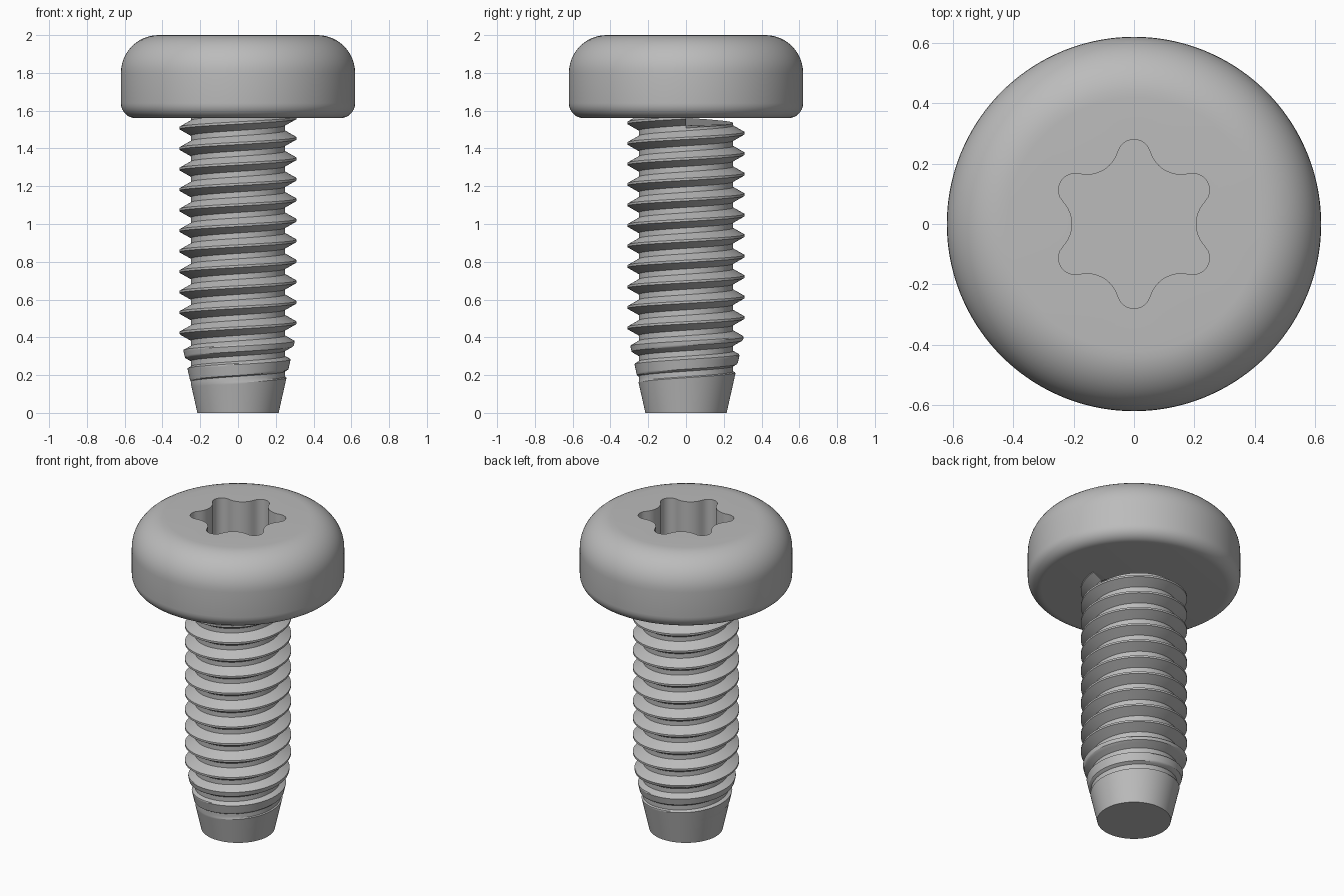
import bpy, bmesh
from math import pi, sin, cos, sqrt, radians

if "Cube" in bpy.data.objects:
    bpy.data.objects.remove(bpy.data.objects["Cube"])

steel = bpy.data.materials.new("grey steel")
steel.use_nodes = True
GREY = (0.5, 0.5, 0.5, 1)
steel.diffuse_color = GREY
steel.node_tree.nodes["Principled BSDF"].inputs["Base Color"].default_value = GREY


def finish(bm, name):
    """Turn a bmesh into a smooth object with sharp edges kept."""
    bmesh.ops.remove_doubles(bm, verts=bm.verts, dist=1e-5)
    bmesh.ops.holes_fill(bm, edges=[e for e in bm.edges if e.is_boundary], sides=0)
    bmesh.ops.recalc_face_normals(bm, faces=bm.faces)
    mesh = bpy.data.meshes.new(name)
    bm.to_mesh(mesh)
    bm.free()
    mesh.materials.append(steel)
    obj = bpy.data.objects.new(name, mesh)
    bpy.context.collection.objects.link(obj)
    bpy.ops.object.select_all(action='DESELECT')
    obj.select_set(True)
    bpy.context.view_layer.objects.active = obj
    bpy.ops.object.shade_smooth_by_angle(angle=radians(28))
    return obj


def skin(bm, rows, closed):
    """Quads between neighbouring rows of vertices."""
    n = len(rows[0])
    for a, b in zip(rows, rows[1:]):
        for i in range(n if closed else n - 1):
            j = (i + 1) % n
            bm.faces.new((a[i], a[j], b[j], b[i]))


# Six-lobed socket outline: small convex lobes tangent to wide hollows
def socket_radius(angle):
    phi = abs((angle + pi / 6) % (pi / 3) - pi / 6)
    if phi > radians(17.6):
        d, r, sign, off = 0.225, 0.055, 1, pi / 6 - phi
    else:
        d, r, sign, off = 0.313, 0.108, -1, phi
    return d * cos(off) + sign * sqrt(r * r - (d * sin(off)) ** 2)


# Head: socket walls, flat top, rounded shoulder, side, lower fillet
SEGS = 144
HEAD_R, TOP, UNDER = 0.62, 2.0, 1.56
SHOULDER, FILLET, DEPTH = 0.2, 0.08, 0.27
profile = [(None, TOP - DEPTH), (None, TOP)]
for k in range(13):
    a = pi / 2 * k / 12
    profile.append((HEAD_R - SHOULDER * (1 - sin(a)), TOP - SHOULDER * (1 - cos(a))))
for k in range(9):
    a = pi / 2 * k / 8
    profile.append((HEAD_R - FILLET * (1 - cos(a)), UNDER + FILLET * (1 - sin(a))))
bm = bmesh.new()
rows = []
for radius, z in profile:
    row = []
    for i in range(SEGS):
        a = 2 * pi * i / SEGS
        r = socket_radius(a) if radius is None else radius
        row.append(bm.verts.new((r * cos(a), r * sin(a), z)))
    rows.append(row)
skin(bm, rows, True)
finish(bm, "head")

# Shank: thread profile swept along a right-handed helix, clipped by the tapered tip
PITCH, ROOT, CREST = 0.1085, 0.25, 0.31
STEPS, TURNS, SHANK_TOP = 72, 17, 1.6
CREST_HALF, FLANK = 0.006, 0.034
START = 1.508 - PITCH * 16.5


def tip_radius(z):
    return 0.215 + 0.225 * z


# One pitch of the thread: lower root, flank, crest, flank, upper root
section = [(-PITCH / 2, ROOT)]
for k in range(7):
    f = k / 6
    section.append((-CREST_HALF - FLANK * (1 - f), ROOT + (CREST - ROOT) * f))
section += [(-z, r) for z, r in reversed(section)]

bm = bmesh.new()
rows = []
for i in range(STEPS * TURNS + 1):
    t = 2 * pi * i / STEPS
    row = []
    for dz, r in section:
        z = min(max(START + PITCH * i / STEPS + dz, 0), SHANK_TOP)
        r = min(r, tip_radius(z))
        if z == SHANK_TOP:
            r = ROOT
        row.append(bm.verts.new((r * cos(t), r * sin(t), z)))
    rows.append(row)
skin(bm, rows, False)
finish(bm, "threaded_shank")
